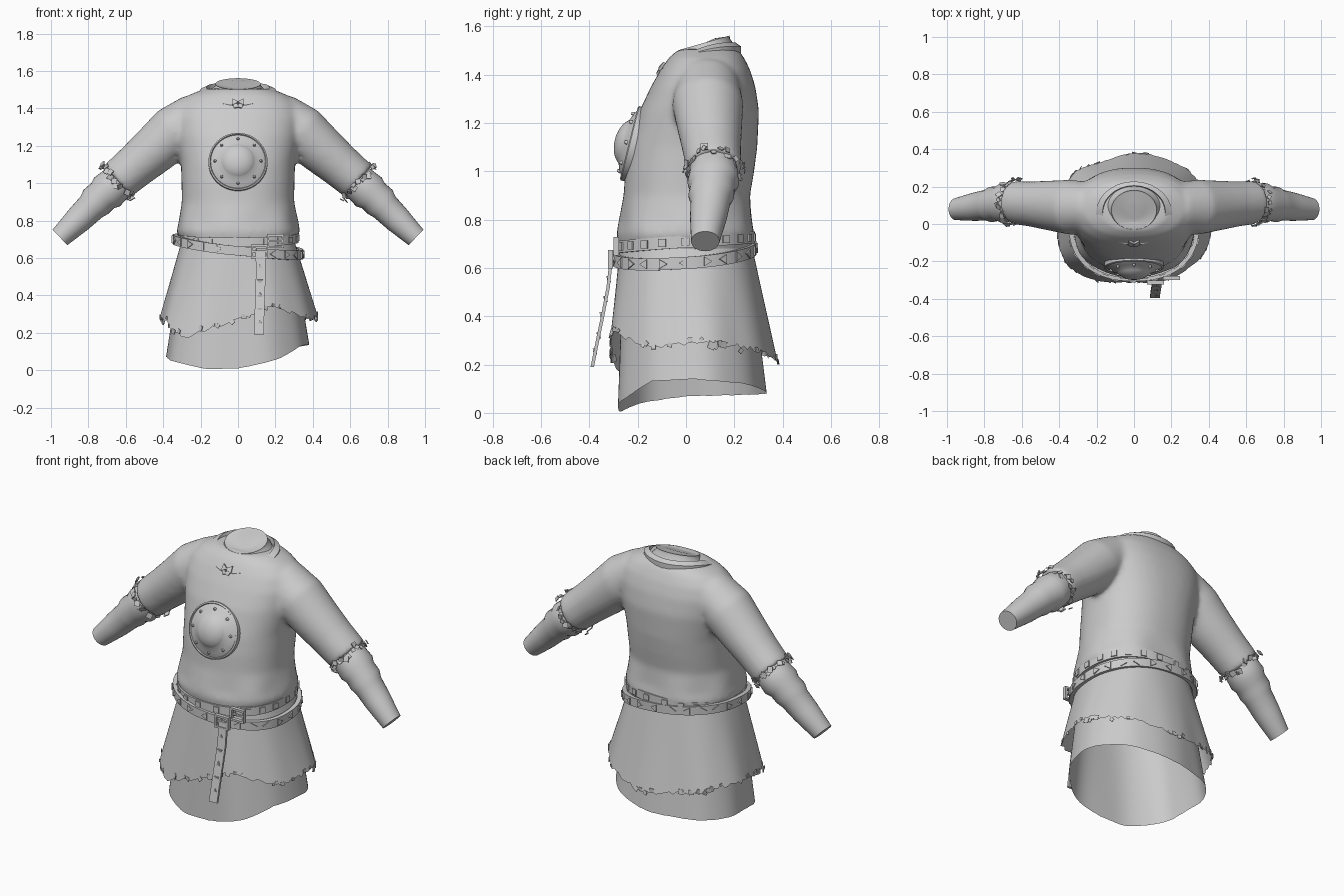
import bpy, bmesh, math, random
from mathutils import Vector, Matrix

random.seed(4)
TAU = math.tau
if "Cube" in bpy.data.objects:
    bpy.data.objects.remove(bpy.data.objects["Cube"])

cloth = bpy.data.materials.new("plain_grey")
cloth.use_nodes = True
GREY = (0.6, 0.6, 0.6, 1)
cloth.diffuse_color = GREY
cloth.node_tree.nodes["Principled BSDF"].inputs["Base Color"].default_value = GREY


def finish(bm, name, angle=40, recalc=True):
    if recalc:
        bmesh.ops.recalc_face_normals(bm, faces=bm.faces[:])
    mesh = bpy.data.meshes.new(name)
    bm.to_mesh(mesh)
    bm.free()
    mesh.materials.append(cloth)
    ob = bpy.data.objects.new(name, mesh)
    bpy.context.collection.objects.link(ob)
    smooth(ob, angle)
    return ob


def smooth(ob, angle):
    bpy.ops.object.select_all(action="DESELECT")
    ob.select_set(True)
    bpy.context.view_layer.objects.active = ob
    bpy.ops.object.shade_smooth_by_angle(angle=math.radians(angle))


def loft(bm, rings, caps=(False, False), loop=False):
    """Skin a list of closed rings of points."""
    vs = [[bm.verts.new(p) for p in r] for r in rings]
    n = len(vs[0])
    for a, b in zip(vs, vs[1:] + (vs[:1] if loop else [])):
        for i in range(n):
            j = (i + 1) % n
            bm.faces.new((a[i], a[j], b[j], b[i]))
    if caps[0]:
        bm.faces.new(vs[0][::-1])
    if caps[1]:
        bm.faces.new(vs[-1])


def oval(a, rx, front, back, z, p=2.3):
    """Point on a rounded-box outline; angle runs from +x towards the back."""
    c, s = math.cos(a), math.sin(a)
    q = 2 / p
    x = rx * math.copysign(abs(c) ** q, c)
    y = (front + back) / 2 + (back - front) / 2 * math.copysign(abs(s) ** q, s)
    return Vector((x, y, z))


def angles(n):
    return [TAU * i / n for i in range(n)]


def plate(bm, pos, normal, r, sides=4, depth=0.012, roll=0.0, r2=None):
    m = Matrix.Translation(pos) @ Vector(normal).to_track_quat("Z", "Y").to_matrix().to_4x4()
    bmesh.ops.create_cone(bm, cap_ends=True, segments=sides, radius1=r, radius2=r if r2 is None else r2,
                          depth=depth, matrix=m @ Matrix.Rotation(roll, 4, "Z"))


def bar(bm, pos, size):
    bmesh.ops.create_cube(bm, size=1, matrix=Matrix.Translation(pos) @ Matrix.Diagonal((*size, 1)))


# Arm path rings: x, z, radius
def arm_rings(path, side, n=32):
    pts = [Vector((x, 0, z)) for x, z, r in path]
    out = []
    for i, (x, z, r) in enumerate(path):
        d = (pts[min(i + 1, len(pts) - 1)] - pts[max(i - 1, 0)]).normalized()
        up = Vector((-d.z, 0, d.x))
        y = 0.09 + 0.025 * max(0, min(1, (x - 0.35) / 0.3)) - 0.13 * max(0, x - 0.68)
        ring = []
        for a in angles(n):
            p = pts[i] + up * (r * math.cos(a)) + Vector((0, y + r * 1.03 * math.sin(a), 0))
            ring.append((p.x * side, p.y, p.z))
        out.append(ring)
    return out


# Tunic body: torso and short sleeves fused into one skin
TORSO = [(.60, .29, -.26, .26), (.68, .305, -.275, .275), (.74, .33, -.285, .285), (.79, .32, -.275, .275),
         (.9, .3, -.258, .265), (1.0, .302, -.252, .282), (1.1, .305, -.237, .295), (1.25, .33, -.192, .302),
         (1.35, .34, -.145, .287), (1.42, .32, -.105, .265), (1.47, .265, -.07, .24), (1.505, .18, -.03, .215)]
SLEEVE = [(.12, 1.38, .1), (.24, 1.345, .13), (.34, 1.275, .143), (.45, 1.175, .13), (.55, 1.09, .118), (.645, 1.01, .112)]
bm = bmesh.new()
rings = []
for z, rx, f, b in TORSO:
    ring = []
    for a in angles(64):
        p = oval(a, rx, f, b, z)
        fold = 0.006 * math.sin(7 * a + 9 * z) * max(0, 1 - abs(z - .78) / .12)
        ring.append(p + Vector((math.cos(a), math.sin(a), 0)) * fold)
    rings.append(ring)
loft(bm, rings, (True, True))
for side in (-1, 1):
    loft(bm, arm_rings(SLEEVE, side), (True, True))
source = finish(bm, "tunic_source")
rm = source.modifiers.new("fuse", "REMESH")
rm.mode, rm.voxel_size = "VOXEL", 0.014
sm = source.modifiers.new("soften", "SMOOTH")
sm.factor, sm.iterations = 0.5, 10
fused = bpy.data.meshes.new_from_object(source.evaluated_get(bpy.context.evaluated_depsgraph_get()))
bm = bmesh.new()
bm.from_mesh(fused)
bmesh.ops.delete(bm, geom=[v for v in bm.verts if v.co.z < 0.65], context="VERTS")
bpy.data.objects.remove(source)
bpy.data.meshes.remove(fused)
finish(bm, "tunic_body", 50, recalc=False)

# Wrinkled under sleeves and frayed sleeve edges
LOWER = [(.61, 1.04, .09), (.66, .99, .098), (.7, .953, .103), (.725, .932, .09), (.76, .9, .092),
         (.785, .872, .08), (.85, .808, .074), (.91, .75, .064), (.952, .71, .057)]
for side, tag in ((-1, "right"), (1, "left")):
    bm = bmesh.new()
    loft(bm, arm_rings(LOWER, side), (True, True))
    finish(bm, tag + "_under_sleeve", 50)
    bm = bmesh.new()
    edge = arm_rings([(.60, 1.045, .112), (.645, 1.006, .115), (.66, .992, .115)], side, 30)
    for i, p in enumerate(edge[1]):
        centre = sum((Vector(q) for q in edge[1]), Vector()) / 30
        n = (Vector(p) - centre) + Vector([random.uniform(-.05, .05) for _ in range(3)])
        off = Vector([random.uniform(-.015, .015) for _ in range(3)])
        plate(bm, Vector(p) + off, n, random.uniform(.012, .023), 4, .005, random.random() * 3)
    finish(bm, tag + "_sleeve_fray", 30)


# Hem heights by angle in degrees
def hem_height(table, a):
    d = math.degrees(a) % 360
    pts = table + [(360, table[0][1])]
    for (d0, z0), (d1, z1) in zip(pts, pts[1:]):
        if d0 <= d <= d1:
            return z0 + (z1 - z0) * (d - d0) / (d1 - d0)


def skirt(name, table, top, waist, flare, fold, jag, n=120):
    bm = bmesh.new()
    hems = [hem_height(table, a) + random.uniform(-jag, jag) for a in angles(n)]
    rings = []
    for k in range(13):
        ring = []
        for a, hem in zip(angles(n), hems):
            z = top + (hem - top) * k / 12
            d = top - z
            p = oval(a, waist[0] + flare[0] * d, waist[1] - flare[1] * d, waist[2] + flare[2] * d, z)
            w = fold * d * (math.sin(5 * a + 1) + .6 * math.sin(9 * a))
            ring.append(p + Vector((math.cos(a), math.sin(a), 0)) * w)
        rings.append(ring)
    loft(bm, rings)
    finish(bm, name, 60)
    return rings[-1]


OUTER = [(0, .29), (30, .28), (60, .25), (90, .21), (120, .25), (150, .28), (180, .27), (210, .26),
         (235, .17), (252, .22), (270, .27), (290, .35), (310, .31), (335, .27)]
INNER = [(0, .14), (45, .12), (90, .08), (135, .075), (180, .07), (215, .045), (250, .005), (270, .01), (300, .06), (330, .13)]
hem = skirt("outer_skirt", OUTER, .68, (.305, -.275, .275), (.29, .11, .2), .018, .01)
skirt("under_skirt", INNER, .66, (.295, -.262, .262), (.155, .035, .115), .008, .001)

# Frayed patches on the skirt hem
bm = bmesh.new()
for i, p in enumerate(hem):
    if random.random() < .4:
        n = (p.x + random.uniform(-.1, .1), p.y + random.uniform(-.1, .1), random.uniform(-.05, .1))
        plate(bm, p + Vector((0, 0, random.uniform(-.01, .015))), n, random.uniform(.01, .022), 4, .004, random.random())
finish(bm, "hem_fray", 30)


# Two crossed belts with raised plates
def belt(name, size, height, width, sides, count):
    rx, f, b = size
    bm = bmesh.new()
    rings = []
    for dr, dz in ((-.02, -1), (.004, -1), (.004, 1), (-.02, 1)):
        rings.append([oval(a, rx + dr, f - dr, b + dr, height(a) + dz * width / 2) for a in angles(80)])
    loft(bm, rings, loop=True)
    finish(bm, name, 35)
    bm = bmesh.new()
    for i, a in enumerate(angles(count)):
        p = oval(a, rx + .005, f - .005, b + .005, height(a))
        e = oval(a + .02, rx, f, b, 0) - oval(a - .02, rx, f, b, 0)
        roll = math.pi / 4 if sides == 4 else math.pi / 2 + math.pi * (i % 2)
        plate(bm, p, (e.y, -e.x, 0), .023, sides, .01, roll)
    finish(bm, name + "_plates", 30)


belt("upper_belt", (.32, -.286, .281), lambda a: .705 + .003 * math.cos(a) + .02 * math.sin(a), .05, 4, 22)
belt("lower_belt", (.345, -.302, .288), lambda a: .66 - .04 * math.cos(a) + .022 * math.sin(a), .05, 3, 24)

# Buckles: frames with a centre pin
for name, x, y, z in (("lower_buckle", .115, -.312, .635), ("upper_buckle", .2, -.288, .69)):
    bm = bmesh.new()
    for s in (-1, 1):
        bar(bm, (x + s * .04, y, z), (.012, .022, .07))
        bar(bm, (x, y, z + s * .032), (.09, .022, .012))
    bar(bm, (x, y, z), (.08, .012, .01))
    finish(bm, name, 30)

# Hanging strap with small plates
bm = bmesh.new()
strap = [(.12, -.31, .63), (.122, -.322, .52), (.118, -.345, .4), (.114, -.37, .28), (.112, -.388, .19)]
loft(bm, [[(x + sx * .026, y + sy * .007, z) for sx, sy in ((-1, -1), (1, -1), (1, 1), (-1, 1))] for x, y, z in strap], (True, True))
for i in range(5):
    z = .55 - i * .075
    plate(bm, (.118, -.325 - (.52 - z) * .19, z), (0, -1, -.18), .018, 3, .014, math.pi * (i % 2))
finish(bm, "hanging_strap", 30)

# Round chest plate with domed boss and rivets
bm = bmesh.new()
tilt = Matrix.Translation((0, -.222, 1.113)) @ Matrix.Rotation(math.radians(76), 4, "X")
prof = [(.158, -.03), (.158, .01), (.15, .015), (.146, .009), (.12, .025), (.092, .036), (.085, .044), (.07, .057), (.045, .068), (.015, .074)]
loft(bm, [[tilt @ Vector((r * math.cos(a), r * math.sin(a), h)) for a in angles(48)] for r, h in prof], (True, True))
for a in angles(8):
    pos = tilt @ Vector((.122 * math.cos(a), .122 * math.sin(a), .028))
    plate(bm, pos, tilt.to_3x3() @ Vector((0, 0, 1)), .009, 10, .014, 0, .005)
finish(bm, "chest_plate", 35)


# Collar band, knot and standing neck
def collar_z(a):
    s = math.sin(a)
    return 1.49 + .05 * s - .03 * s * s


bm = bmesh.new()
section = ((.203, -.112, .228, -.025), (.203, -.112, .228, .006), (.168, -.075, .205, .022), (.16, -.065, .2, -.02))
loft(bm, [[oval(a, rx, f, b, collar_z(a) + dz, 2) for a in angles(28)] for rx, f, b, dz in section], loop=True)
finish(bm, "collar_band", 30)
bm = bmesh.new()
for s in (-1, 1):
    plate(bm, (s * .018, -.102, 1.432), (s * .2, -1, .7), .024, 3, .012, s * 1.57)
    plate(bm, (s * .012, -.112, 1.412), (s * .1, -1, .5), .016, 4, .012, .4 * s)
finish(bm, "collar_knot", 30)

bm = bmesh.new()
neck = ((.162, -.07, .205, 1.465, .04), (.145, -.05, .195, 1.495, .035), (.125, -.033, .182, 1.515, .033),
        (.121, -.03, .18, 1.531, .03), (.11, -.02, .17, 1.527, .03), (.06, .03, .12, 1.53, .02))
loft(bm, [[oval(a, rx, f, b, z + k * math.sin(a), 2) for a in angles(40)] for rx, f, b, z, k in neck], (False, True))
finish(bm, "neck_opening", 40)
